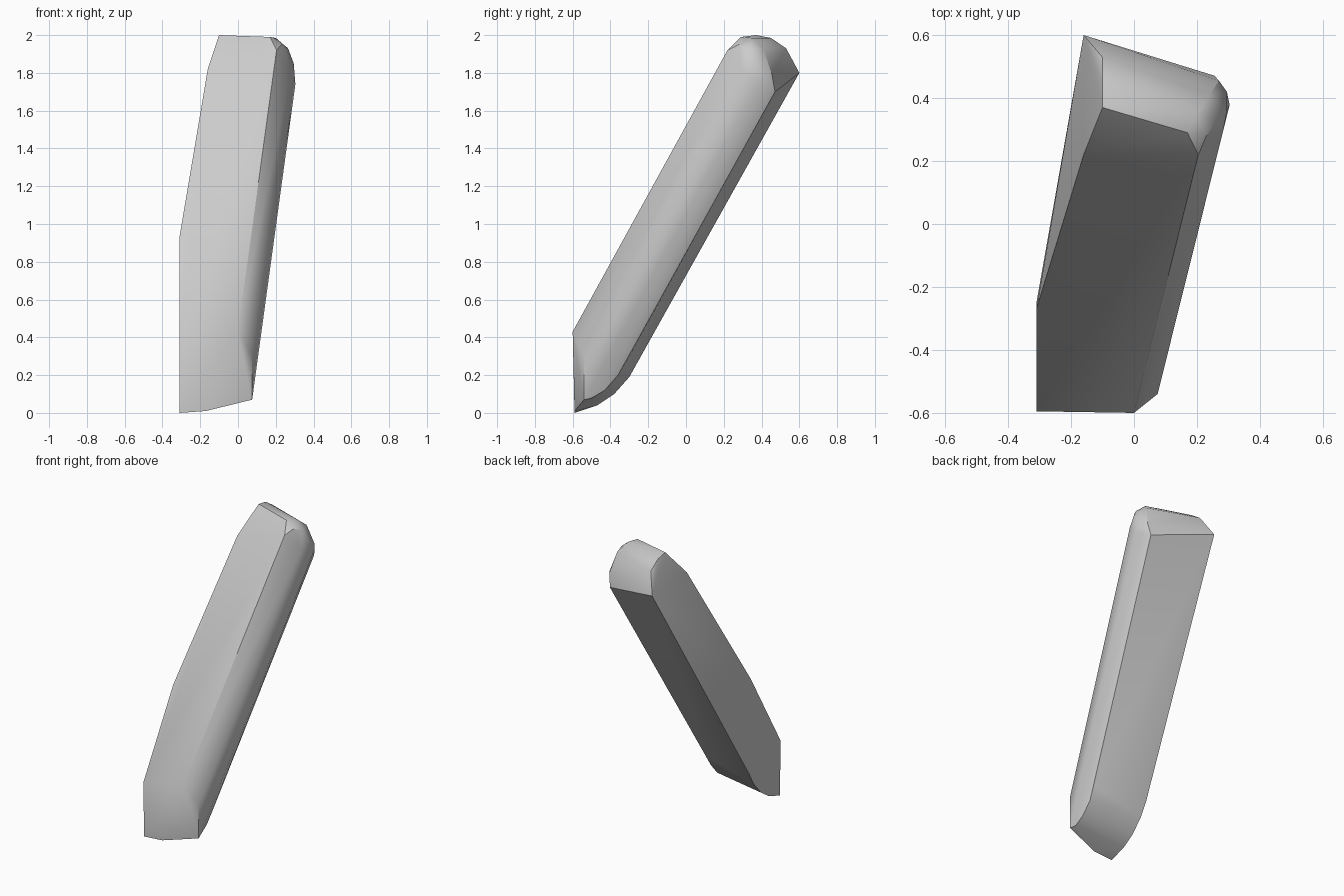
import bpy
import bmesh
import math
from mathutils import Vector

default_cube = bpy.data.objects.get("Cube")
if default_cube:
    bpy.data.objects.remove(default_cube, do_unlink=True)


def flat_material(name, colour):
    material = bpy.data.materials.new(name)
    material.use_nodes = True
    material.diffuse_color = colour
    shader = material.node_tree.nodes["Principled BSDF"]
    shader.inputs["Base Color"].default_value = colour
    shader.inputs["Roughness"].default_value = 0.8
    return material


def hull_object(name, points, material):
    """Wrap a convex skin around the outline points of the solid."""
    mesh = bpy.data.meshes.new(name)
    bm = bmesh.new()
    for point in points:
        bm.verts.new(point)
    result = bmesh.ops.convex_hull(bm, input=bm.verts[:])
    unused = {v for v in result["geom_interior"] + result["geom_unused"]
              if isinstance(v, bmesh.types.BMVert)}
    bmesh.ops.delete(bm, geom=list(unused), context="VERTS")
    bmesh.ops.dissolve_limit(bm, angle_limit=math.radians(1.5),
                             verts=bm.verts[:], edges=bm.edges[:])
    bmesh.ops.recalc_face_normals(bm, faces=bm.faces[:])
    bm.to_mesh(mesh)
    bm.free()
    mesh.materials.append(material)
    obj = bpy.data.objects.new(name, mesh)
    bpy.context.collection.objects.link(obj)
    return obj


# Direction in which the slab leans as it rises
lean = Vector((0.137, 0.55, 1))


def leaning_edge(start, top):
    """Both ends of a long edge that follows the lean up to a height."""
    start = Vector(start)
    return [start, start + lean * (top - start.z)]


points = []

# Long edges round the right side, from the front face to the back face
points += leaning_edge((0, -0.6, 0.43), 1.92)
points += leaning_edge((0.075, -0.54, 0.3), 1.82)
points += leaning_edge((0.075, -0.54, 0.07), 1.74)
points += leaning_edge((0.061, -0.31, 0.28), 1.7)

# Cut left side: lower front corner, then the sloping front edge
points += [(-0.31, -0.59, 0), (-0.31, -0.595, 0.38),
           (-0.31, -0.27, 0.93), (-0.16, 0.22, 1.82)]

# Rounded foot along the left edge and along the right edge
points += [(-0.31, y, z) for y, z in
           ((-0.47, 0.04), (-0.38, 0.1), (-0.3, 0.19), (-0.25, 0.28))]
points += [(0.061, y, z) for y, z in
           ((-0.5, 0.077), (-0.43, 0.12), (-0.36, 0.2))]
points.append((-0.17, -0.59, 0.01))

# Rounded top at the cut left end
points += [(-0.1, 0.37, 2), (-0.1, 0.45, 1.985),
           (-0.1, 0.53, 1.93), (-0.16, 0.6, 1.8)]

# Rounded top at the right corner
points += [(0.17, 0.29, 1.99), (0.2, 0.35, 1.985), (0.24, 0.41, 1.93),
           (0.23, 0.28, 1.95), (0.265, 0.33, 1.93), (0.295, 0.36, 1.85),
           (0.27, 0.455, 1.79), (0.295, 0.42, 1.78)]

grey = flat_material("plain grey", (0.6, 0.6, 0.6, 1))
slab = hull_object("leaning_slab", points, grey)

# Smooth the rounded sides and keep the cut edges sharp
bpy.ops.object.select_all(action="DESELECT")
slab.select_set(True)
bpy.context.view_layer.objects.active = slab
bpy.ops.object.shade_smooth_by_angle(angle=math.radians(35))
